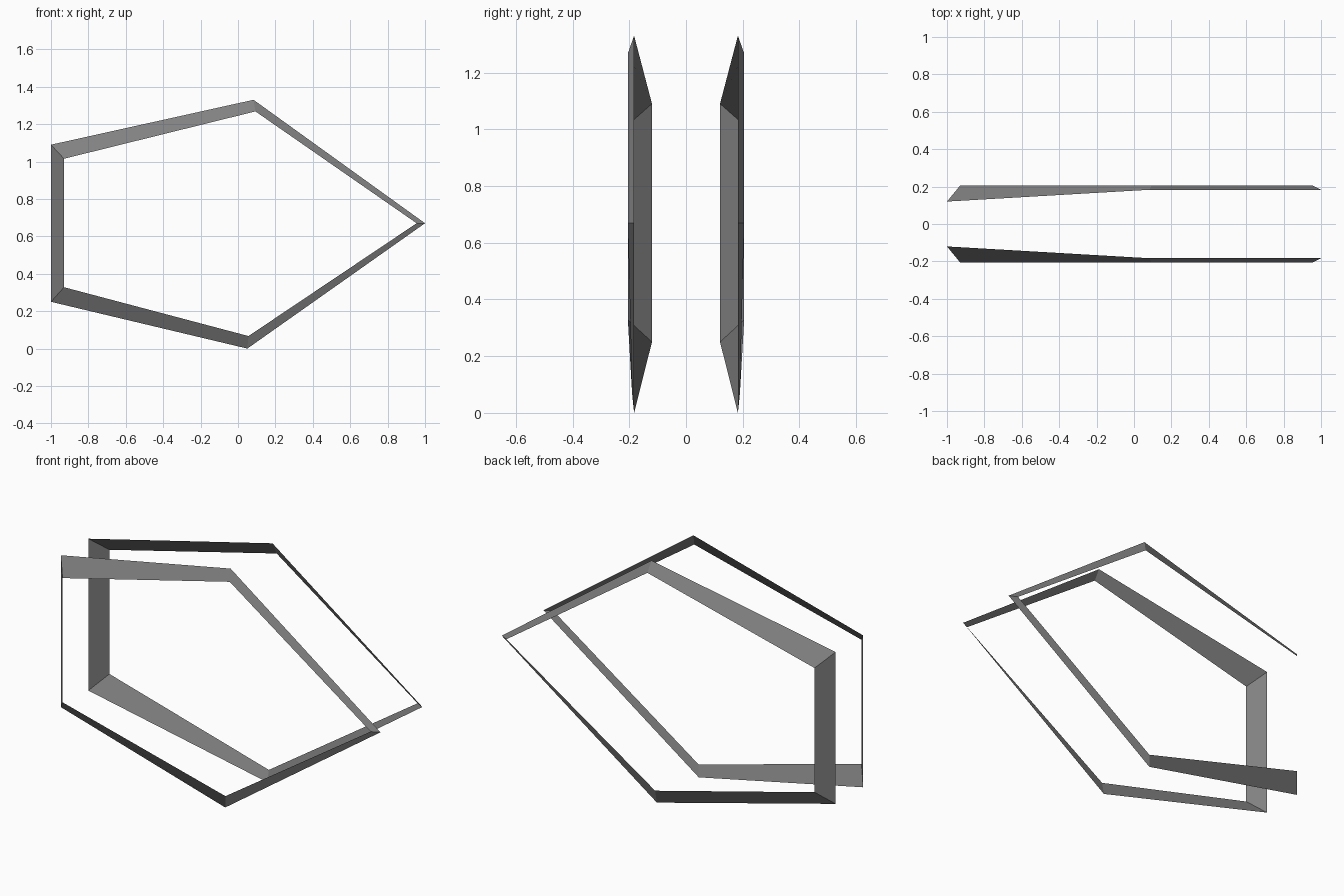
import bpy
import bmesh

cube = bpy.data.objects.get("Cube")
if cube:
    bpy.data.objects.remove(cube, do_unlink=True)

# Single flat colour
grey = bpy.data.materials.new("mid grey")
grey.use_nodes = True
colour = (0.22, 0.22, 0.22, 1)
grey.diffuse_color = colour
grey.node_tree.nodes["Principled BSDF"].inputs["Base Color"].default_value = colour

# Five corners of the band, as (x, distance from the middle, z)
OUTER = [(-1, 0.12, 1.09), (0.083, 0.183, 1.33), (1, 0.183, 0.67),
         (0.05, 0.183, 0), (-1, 0.12, 0.25)]
INNER = [(-0.93, 0.205, 1.015), (0.093, 0.205, 1.268), (0.955, 0.205, 0.67),
         (0.056, 0.19, 0.067), (-0.93, 0.205, 0.328)]


def bevelled_band(name, side):
    """Open five-sided ribbon, sloping outwards from its rim to its opening."""
    bm = bmesh.new()
    rim, opening = ([bm.verts.new((x, side * y, z)) for x, y, z in loop]
                    for loop in (OUTER, INNER))
    for i in range(len(rim)):
        j = (i + 1) % len(rim)
        face = bm.faces.new((rim[i], rim[j], opening[j], opening[i]))
        face.normal_update()
        if face.normal.y * side < 0:
            face.normal_flip()
    mesh = bpy.data.meshes.new(name)
    bm.to_mesh(mesh)
    bm.free()
    mesh.materials.append(grey)
    obj = bpy.data.objects.new(name, mesh)
    bpy.context.collection.objects.link(obj)


# Mirrored pair of window-frame bands
bevelled_band("front_frame_band", -1)
bevelled_band("back_frame_band", 1)
